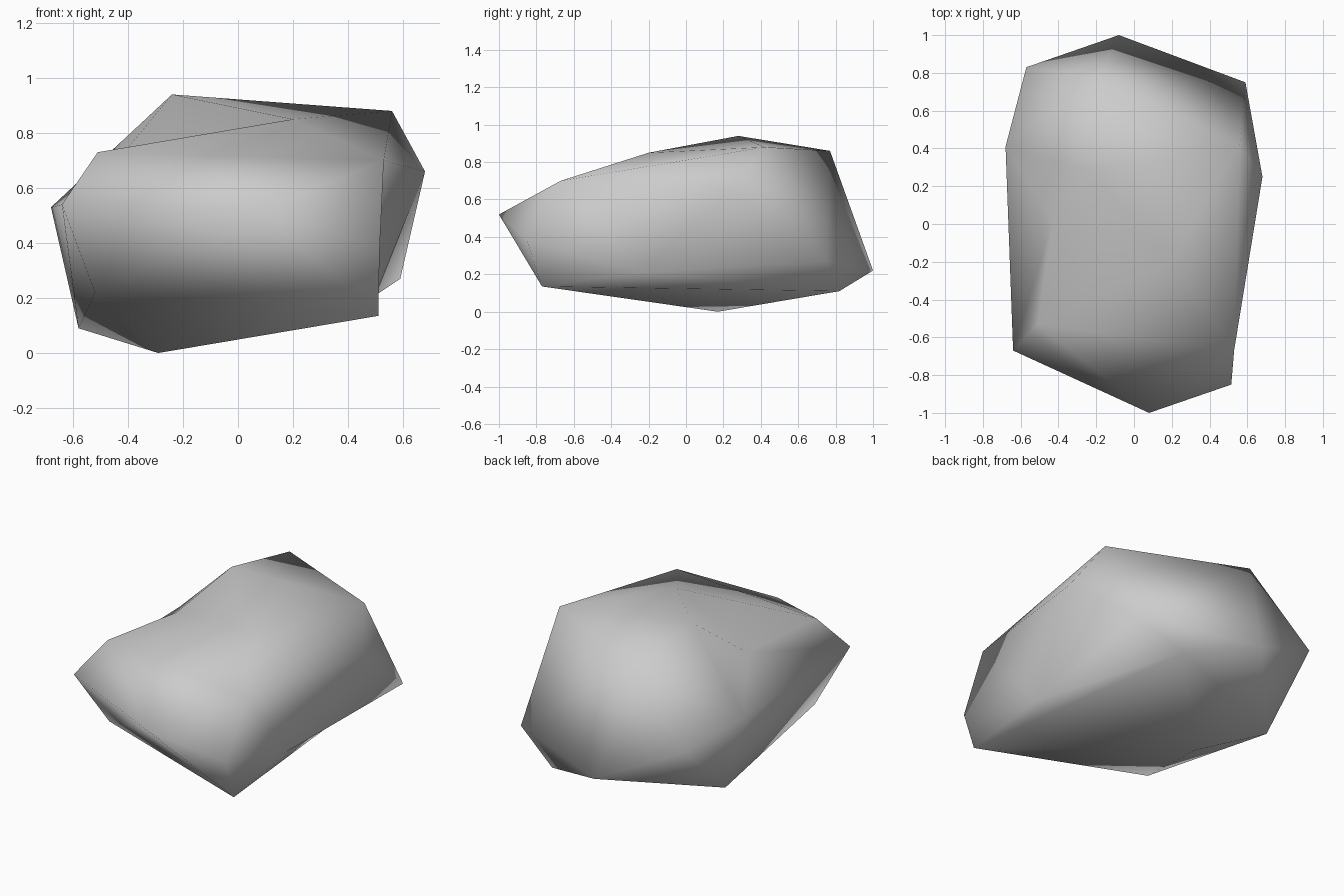
import bpy, bmesh

cube = bpy.data.objects.get("Cube")
if cube:
    bpy.data.objects.remove(cube)

# Corner points of the boulder, named by where they sit
corners = {
    "peak": (-.24, .28, .94), "top_left": (.56, .42, .88), "top_mid": (.2, -.2, .85),
    "top_back": (-.19, .77, .86), "top_right": (-.51, -.53, .73),
    "front_shoulder": (.53, -.67, .7), "nose": (.08, -1, .52),
    "front_left": (.515, -.85, .38), "front_left_low": (.51, -.77, .135),
    "front_right": (-.64, -.67, .54), "front_right_low": (-.52, -.5, .22),
    "side_left": (.68, .25, .66), "side_right": (-.68, .41, .53),
    "back_left": (.59, .75, .27), "back_right": (-.57, .83, .45),
    "tail": (-.08, 1, .22), "back_low": (.33, .82, .11),
    "back_right_low": (-.58, .45, .09), "base": (-.29, .17, 0),
}

bm = bmesh.new()
verts = {name: bm.verts.new(co) for name, co in corners.items()}
bmesh.ops.convex_hull(bm, input=bm.verts[:])


def dent(name, a, b, co):
    """Replace the ridge between two corners with a hollow point."""
    edge = bm.edges.get((verts[a], verts[b]))
    if edge:
        face = bmesh.utils.face_join(list(edge.link_faces))
        verts[name] = bmesh.ops.poke(bm, faces=[face])["verts"][0]
        verts[name].co = co


def fold(a, b):
    """Turn the ridge between two corners into a shallow valley."""
    edge = bm.edges.get((verts[a], verts[b]))
    if edge and len(edge.link_faces) == 2:
        bmesh.utils.edge_rotate(edge, True)


# Hollow on the upper right
dent("hollow_right", "top_right", "peak", (-.43, .02, .71))
fold("top_right", "side_right")

# Hollow on the lower left
dent("hollow_left", "front_left_low", "back_left", (.5, -.24, .21))
fold("front_left_low", "side_left")
fold("front_left", "side_left")

bmesh.ops.recalc_face_normals(bm, faces=bm.faces[:])
for face in bm.faces:
    face.smooth = True
mesh = bpy.data.meshes.new("boulder")
bm.to_mesh(mesh)
bm.free()

# Plain grey stone
stone = bpy.data.materials.new("grey_stone")
stone.use_nodes = True
stone.diffuse_color = (.6, .6, .6, 1)
stone.node_tree.nodes["Principled BSDF"].inputs["Base Color"].default_value = (.6, .6, .6, 1)
mesh.materials.append(stone)

boulder = bpy.data.objects.new("boulder", mesh)
bpy.context.collection.objects.link(boulder)
